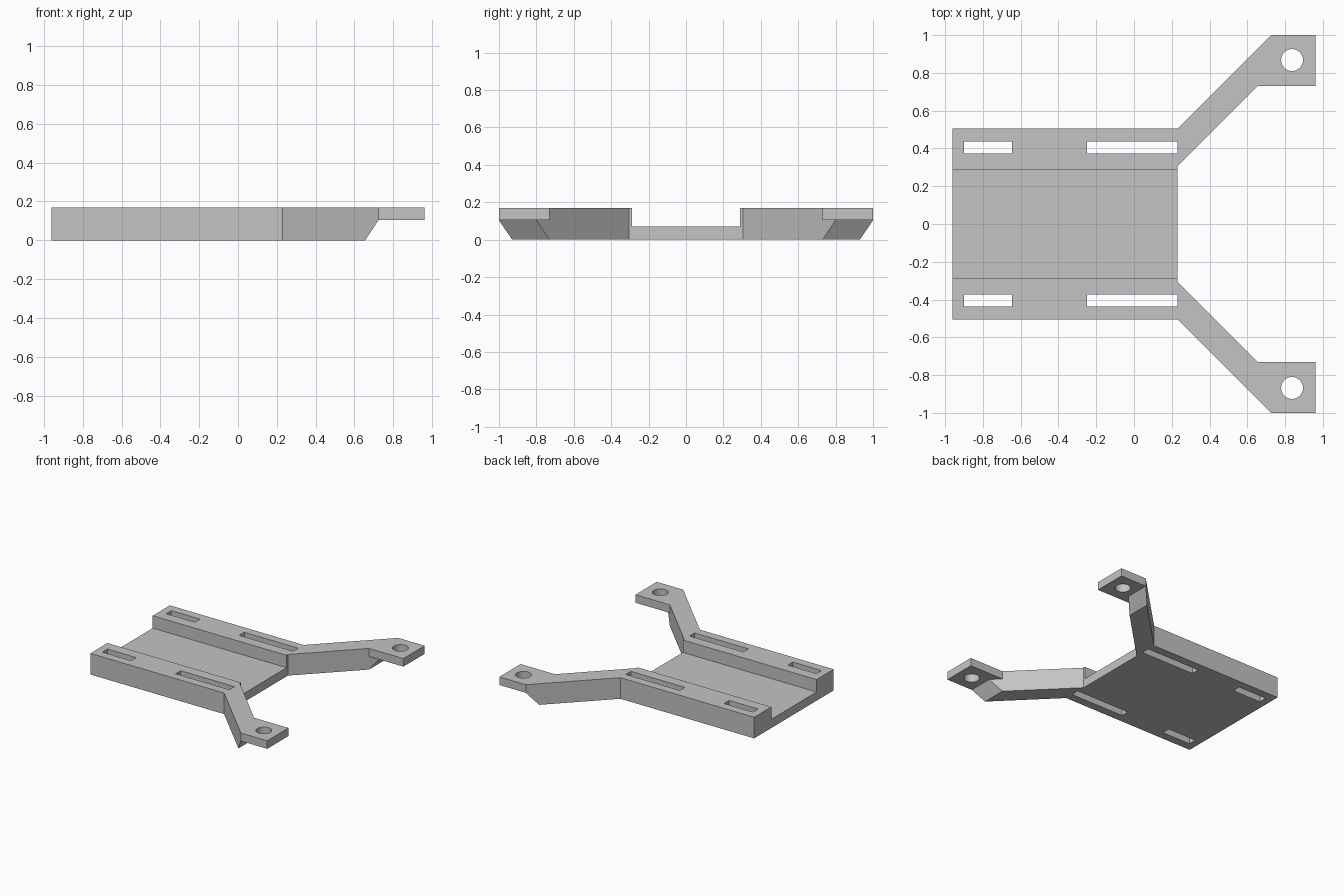
import bpy
import bmesh
from math import radians

cube = bpy.data.objects.get("Cube")
if cube:
    bpy.data.objects.remove(cube, do_unlink=True)

HEIGHT, FLOOR, TAB_BOTTOM = 0.17, 0.07, 0.105
BACK, FRONT = -0.96, 0.23

grey = bpy.data.materials.new("light grey")
grey.use_nodes = True
grey.diffuse_color = (0.55, 0.55, 0.55, 1)
grey.node_tree.nodes["Principled BSDF"].inputs["Base Color"].default_value = grey.diffuse_color


def prism(name, base, offset):
    """Extrude a planar outline along an offset vector."""
    bm = bmesh.new()
    face = bm.faces.new([bm.verts.new(p) for p in base])
    top = bmesh.ops.extrude_face_region(bm, geom=[face])["geom"]
    bmesh.ops.translate(bm, vec=offset, verts=[v for v in top if isinstance(v, bmesh.types.BMVert)])
    bmesh.ops.recalc_face_normals(bm, faces=bm.faces)
    mesh = bpy.data.meshes.new(name)
    bm.to_mesh(mesh)
    bm.free()
    obj = bpy.data.objects.new(name, mesh)
    bpy.context.collection.objects.link(obj)
    return obj


def box(name, x0, x1, y0, y1, z0, z1):
    return prism(name, [(x0, y0, z0), (x1, y0, z0), (x1, y1, z0), (x0, y1, z0)], (0, 0, z1 - z0))


def cut(target, cutter):
    """Subtract the cutter, then remove it."""
    mod = target.modifiers.new("cut", "BOOLEAN")
    mod.operation = "DIFFERENCE"
    mod.solver = "EXACT"
    mod.object = cutter
    bpy.context.view_layer.objects.active = target
    bpy.ops.object.modifier_apply(modifier=mod.name)
    bpy.data.objects.remove(cutter, do_unlink=True)


# Plate, diagonal arms and end tabs share one mirrored outline
half = [(FRONT, 0.305), (0.655, 0.73), (0.96, 0.73), (0.96, 1.0),
        (0.725, 1.0), (FRONT, 0.505), (BACK, 0.505)]
outline = half + [(x, -y) for x, y in reversed(half)]
bracket = prism("mounting_bracket", [(x, y, 0) for x, y in outline], (0, 0, HEIGHT))
bracket.data.materials.append(grey)

# Channel between the two rails
cut(bracket, box("channel", -2, 2, -0.288, 0.288, FLOOR, 1))

for s in (-1, 1):
    # Strap slots through the rails
    y0, y1 = sorted((s * 0.372, s * 0.437))
    for x0, x1 in ((-0.9, -0.645), (-0.25, FRONT)):
        cut(bracket, box("slot", x0, x1, y0, y1, -1, 1))

    # Sloped arm end and open space beneath the tab
    slope = [(0.5883, -0.1), (1.2, -0.1), (1.2, TAB_BOTTOM), (0.725, TAB_BOTTOM)]
    cut(bracket, prism("arm_end", [(x, s * 0.6, z) for x, z in slope], (0, s * 0.6, 0)))
    corner = [(0.655, 0.6), (1.1, 0.6), (1.1, 1.175), (0.655, 0.73)]
    cut(bracket, prism("tab_corner", [(x, s * y, -0.1) for x, y in corner], (0, 0, 0.1 + TAB_BOTTOM)))

    # Screw hole in the tab
    bpy.ops.mesh.primitive_cylinder_add(vertices=40, radius=0.058, depth=1, location=(0.837, s * 0.868, 0))
    cut(bracket, bpy.context.object)

bpy.ops.object.select_all(action="DESELECT")
bracket.select_set(True)
bpy.context.view_layer.objects.active = bracket
bpy.ops.object.shade_smooth_by_angle(angle=radians(30))
